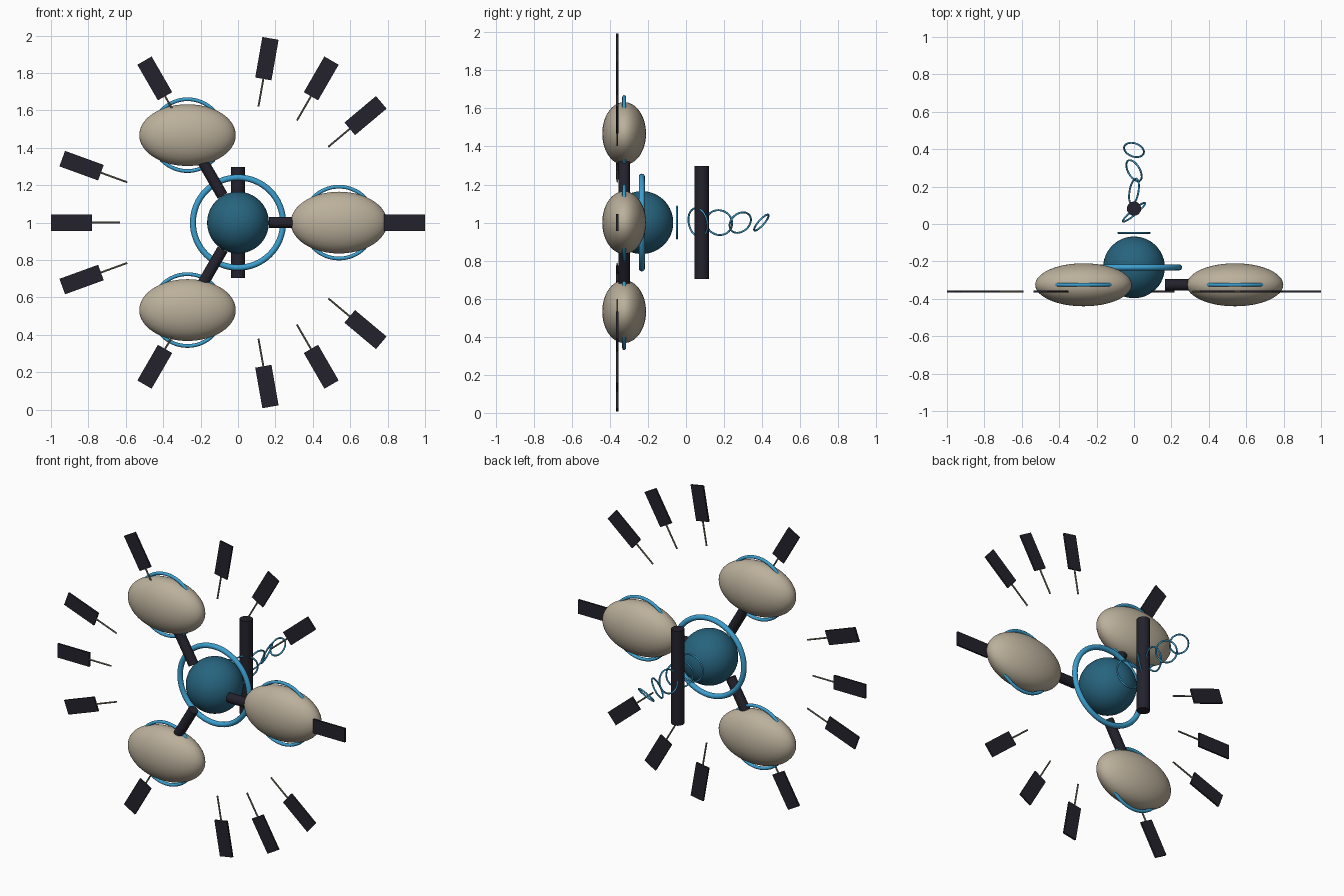
import bpy, math
from mathutils import Matrix, Vector

if "Cube" in bpy.data.objects:
    bpy.data.objects.remove(bpy.data.objects["Cube"])


def mat(name, rgb):
    m = bpy.data.materials.new(name)
    m.diffuse_color = (*rgb, 1)
    m.use_nodes = True
    m.node_tree.nodes["Principled BSDF"].inputs["Base Color"].default_value = m.diffuse_color
    return m


TEAL = mat("deep teal", (0.020, 0.127, 0.210))
BLUE = mat("light blue", (0.045, 0.350, 0.630))
BEIGE = mat("beige", (0.500, 0.435, 0.330))
DARK = mat("near black", (0.017, 0.016, 0.026))
GREY = mat("warm grey", (0.230, 0.200, 0.145))


def finish(name, m, smooth=True):
    o = bpy.context.object
    o.name = name
    o.data.materials.append(m)
    if smooth:
        bpy.ops.object.shade_smooth_by_angle(angle=math.radians(40))
    return o


def ball(name, loc, size, m):
    bpy.ops.mesh.primitive_uv_sphere_add(segments=48, ring_count=32, radius=1, location=loc)
    bpy.context.object.scale = size
    return finish(name, m)


def ring(name, loc, major, minor, rot=(math.pi / 2, 0, 0)):
    bpy.ops.mesh.primitive_torus_add(location=loc, rotation=rot, major_radius=major,
                                     minor_radius=minor, major_segments=64, minor_segments=12)
    return finish(name, BLUE)


def rod(name, a, b, r, m, sides=16):
    a, b = Vector(a), Vector(b)
    bpy.ops.mesh.primitive_cylinder_add(
        vertices=sides, radius=r, depth=(b - a).length, location=(a + b) / 2,
        rotation=(b - a).to_track_quat('Z', 'Y').to_euler())
    return finish(name, m)


def polar(r, deg, y):
    t = math.radians(deg)
    return (r * math.cos(t), y, 1 + r * math.sin(t))


# Central core and its halo
ball("core", (0, -0.232, 1), (0.165,) * 3, TEAL)
ring("core_halo", (0, -0.232, 1), 0.241, 0.016)

# Three pods on arms, each with a ring
POD_Y = -0.325
for i, deg in enumerate((0, 120, 240)):
    c = polar(0.54, deg, POD_Y)
    ball(f"pod_{i}", c, (0.258, 0.115, 0.165), BEIGE)
    ring(f"pod_ring_{i}", c, 0.192, 0.010)
    rod(f"pod_arm_{i}", polar(0.165, deg, POD_Y), polar(0.42, deg, POD_Y), 0.030, DARK)

# Radial panels on thin stems
FIN_Y = -0.361
for i, deg in enumerate((0, 40, 60, 80, 120, 160, 180, 200, 240, 280, 300, 320)):
    rod(f"panel_stem_{i}", polar(0.63, deg, FIN_Y), polar(0.79, deg, FIN_Y), 0.005, GREY, 8)
    bpy.ops.mesh.primitive_cube_add(size=1, location=polar(0.89, deg, FIN_Y),
                                    rotation=(0, -math.radians(deg), 0))
    bpy.context.object.scale = (0.22, 0.011, 0.088)
    finish(f"panel_{i}", DARK, smooth=False)

# Rear post
rod("rear_post", (0, 0.082, 0.703), (0, 0.082, 1.297), 0.038, DARK, 24)

# Tail of twisting, shrinking hoops
for i in range(5):
    ring(f"tail_hoop_{i}", (0, -0.048 + 0.111 * i, 1), 0.084 - 0.0073 * i, 0.005,
         (math.radians(90 + 10 * i), 0, math.radians(40 * i)))
